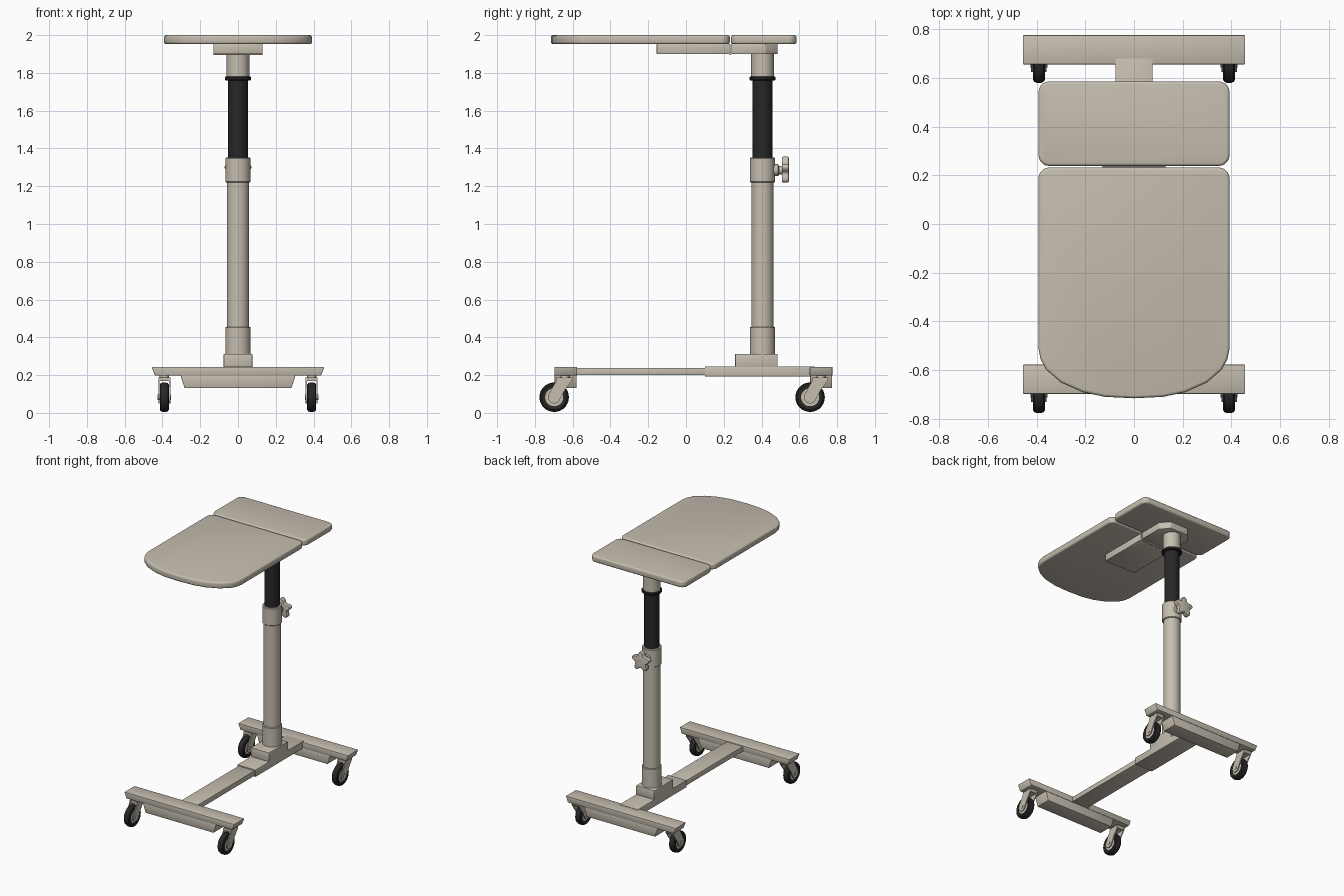
import bpy, bmesh, math
from mathutils import Matrix, Vector

if "Cube" in bpy.data.objects:
    bpy.data.objects.remove(bpy.data.objects["Cube"])


def material(name, rgb):
    m = bpy.data.materials.new(name)
    m.diffuse_color = (*rgb, 1)
    m.use_nodes = True
    m.node_tree.nodes["Principled BSDF"].inputs["Base Color"].default_value = m.diffuse_color
    return m


BEIGE = material("warm beige", (0.56, 0.51, 0.43))
BLACK = material("black rubber", (0.02, 0.02, 0.02))
COL_Y = 0.405  # column centre


def finish(name, bm, mat, bevel=0, segs=2, smooth=True):
    bmesh.ops.recalc_face_normals(bm, faces=bm.faces)
    me = bpy.data.meshes.new(name)
    bm.to_mesh(me)
    bm.free()
    ob = bpy.data.objects.new(name, me)
    bpy.context.collection.objects.link(ob)
    me.materials.append(mat)
    bpy.context.view_layer.objects.active = ob
    ob.select_set(True)
    if bevel:
        mod = ob.modifiers.new("Bevel", 'BEVEL')
        mod.width, mod.segments, mod.limit_method = bevel, segs, 'ANGLE'
        mod.angle_limit = math.radians(40)
        bpy.ops.object.modifier_apply(modifier=mod.name)
    if smooth:
        bpy.ops.object.shade_smooth_by_angle(angle=math.radians(35))
    ob.select_set(False)
    return ob


def prism(name, pts, lo, hi, mat, axis='Z', top_scale=None, **kw):
    """Extrude a 2D outline along Z (x,y), X (y,z) or Y (x,z)."""
    put = {'Z': lambda a, b, c: (a, b, c), 'X': lambda a, b, c: (c, a, b),
           'Y': lambda a, b, c: (a, c, b)}[axis]
    bm = bmesh.new()
    rings = [[bm.verts.new(put(a, b, c)) for a, b in pts] for c in (lo, hi)]
    n = len(pts)
    bm.faces.new(rings[0])
    bm.faces.new(rings[1])
    for i in range(n):
        j = (i + 1) % n
        bm.faces.new((rings[0][i], rings[0][j], rings[1][j], rings[1][i]))
    return finish(name, bm, mat, **kw)


def box(name, x, y0, y1, z0, z1, mat=BEIGE, **kw):
    return prism(name, [(-x, y0), (x, y0), (x, y1), (-x, y1)], z0, z1, mat, **kw)


def lathe(name, profile, mat, centre, axis='Z', n=32, **kw):
    """Spin an (r, h) profile about an axis through centre; r = 0 closes the ends."""
    bm = bmesh.new()
    vs = [bm.verts.new((r, 0, h)) for r, h in profile]
    es = [bm.edges.new(p) for p in zip(vs, vs[1:])]
    bmesh.ops.spin(bm, geom=vs + es, cent=(0, 0, 0), axis=(0, 0, 1),
                   angle=math.tau, steps=n, use_duplicate=False)
    bmesh.ops.remove_doubles(bm, verts=bm.verts, dist=1e-5)
    rot = {'Z': Matrix(), 'X': Matrix.Rotation(math.pi / 2, 4, 'Y'),
           'Y': Matrix.Rotation(-math.pi / 2, 4, 'X')}[axis]
    bm.transform(Matrix.Translation(Vector(centre)) @ rot)
    return finish(name, bm, mat, **kw)


def tube(name, r, z0, z1, mat=BEIGE, c=0.004):
    return lathe(name, [(0, z0), (r - c, z0), (r, z0 + c), (r, z1 - c), (r - c, z1), (0, z1)],
                 mat, (0, COL_Y, 0))


def arc(cx, cy, r, a0, a1, n=5):
    return [(cx + r * math.cos(math.radians(a0 + (a1 - a0) * i / n)),
             cy + r * math.sin(math.radians(a0 + (a1 - a0) * i / n))) for i in range(n + 1)]


# Table top: small rear panel and long front panel with a bowed front
W, R = 0.392, 0.045
rear = (arc(W - R, 0.585 - R, R, 0, 90) + arc(R - W, 0.585 - R, R, 90, 180)
        + arc(R - W, 0.238 + R, R, 180, 270) + arc(W - R, 0.238 + R, R, 270, 360))
prism("rear_tabletop", rear, 1.952, 2.0, BEIGE, bevel=0.012, segs=3)
half = [(0.392, -0.51), (0.383, -0.555), (0.36, -0.598), (0.30, -0.65),
        (0.21, -0.69), (0.12, -0.709)]
front = (arc(W - R, 0.232 - R, R, 0, 90) + arc(R - W, 0.232 - R, R, 90, 180)
         + [(-x, y) for x, y in half] + [(0, -0.715)] + half[::-1])
prism("front_tabletop", front, 1.952, 2.0, BEIGE, bevel=0.012, segs=3)

# Support plates and hinge under the table top
box("front_support_plate", 0.13, -0.155, 0.231, 1.90, 1.953, bevel=0.004)
prism("rear_support_plate", [(-0.13, 0.236), (0.13, 0.236), (0.13, 0.42), (0.075, 0.485),
                             (-0.075, 0.485), (-0.13, 0.42)], 1.90, 1.953, BEIGE, bevel=0.004)
lathe("hinge_barrel", [(0, -0.13), (0.008, -0.13), (0.008, 0.13), (0, 0.13)], BEIGE,
      (0, 0.234, 1.902), 'X', n=12)

# Telescopic column
tube("top_collar", 0.060, 1.775, 1.905)
tube("black_ring", 0.070, 1.76, 1.78, BLACK)
tube("inner_tube", 0.052, 1.33, 1.765, BLACK)
tube("clamp_collar", 0.067, 1.22, 1.352)
tube("outer_tube", 0.059, 0.44, 1.23)
tube("foot_collar", 0.067, 0.30, 0.456)

# Star knob behind the column
lathe("knob_stem", [(0, 0.45), (0.032, 0.45), (0.032, 0.488), (0.022, 0.492), (0.022, 0.52),
                    (0, 0.52)], BEIGE, (0, 0, 1.285), 'Y', n=20)
star = []
for i in range(40):
    a = math.tau * i / 40
    r = 0.06 + 0.015 * math.cos(5 * a)
    star.append((r * math.sin(a), 1.283 + r * math.cos(a)))
prism("star_knob", star, 0.507, 0.545, BEIGE, axis='Y', bevel=0.007)

# Base: beam, column block and two cross bars
box("front_beam", 0.068, -0.60, 0.11, 0.20, 0.238, bevel=0.003)
box("rear_beam", 0.076, 0.10, 0.68, 0.193, 0.246, bevel=0.003)
box("column_block", 0.076, 0.26, 0.485, 0.24, 0.313, bevel=0.004)
for label, y0 in (("front", -0.697), ("rear", 0.655)):
    y1 = y0 + 0.12
    prism(label + "_cross_bar", [(-0.457, 0.243), (-0.44, 0.198), (0.44, 0.198), (0.457, 0.243)],
          y0, y1, BEIGE, axis='Y', bevel=0.003)
    prism(label + "_cross_bar_rib", [(-0.305, 0.2), (-0.283, 0.132), (0.283, 0.132), (0.305, 0.2)],
          y0 + 0.002, y1 - 0.002, BEIGE, axis='Y', bevel=0.003)


# Casters: tyre, hub discs, fork and stem
def caster(label, x, y):
    z = 0.083
    lathe(label + "_tyre", [(0.048, -0.022), (0.066, -0.024), (0.074, -0.019), (0.078, -0.008),
                            (0.078, 0.008), (0.074, 0.019), (0.066, 0.024), (0.048, 0.022),
                            (0.048, -0.022)], BLACK, (x, y, z), 'X', n=28)
    lathe(label + "_hub", [(0, -0.018), (0.05, -0.018), (0.05, 0.018), (0, 0.018)],
          BEIGE, (x, y, z), 'X', n=28)
    lathe(label + "_axle", [(0, -0.035), (0.014, -0.035), (0.014, 0.035), (0, 0.035)],
          BEIGE, (x, y, z), 'X', n=16)
    plate = (arc(y, z, 0.033, 145, 320, 10)
             + [(y + 0.055, z + 0.035), (y + 0.095, z + 0.09), (y + 0.098, z + 0.105),
                (y + 0.012, z + 0.105), (y + 0.01, z + 0.085), (y - 0.01, z + 0.05)])
    for s in (-1, 1):
        a, b = sorted((x + s * 0.025, x + s * 0.032))
        prism(label + "_fork_arm", plate, a, b, BEIGE, axis='X')
    bridge = [(y + 0.012, z + 0.086), (y + 0.088, z + 0.086), (y + 0.098, z + 0.105),
              (y + 0.012, z + 0.105)]
    prism(label + "_fork_bridge", bridge, x - 0.03, x + 0.03, BEIGE, axis='X')
    lathe(label + "_stem", [(0, 0.18), (0.026, 0.18), (0.026, 0.205), (0, 0.205)], BEIGE,
          (x, y + 0.057, 0), n=20)


for label, y in (("front", -0.698), ("rear", 0.657)):
    for side, x in (("left", -0.39), ("right", 0.39)):
        caster(f"{label}_{side}_caster", x, y)
